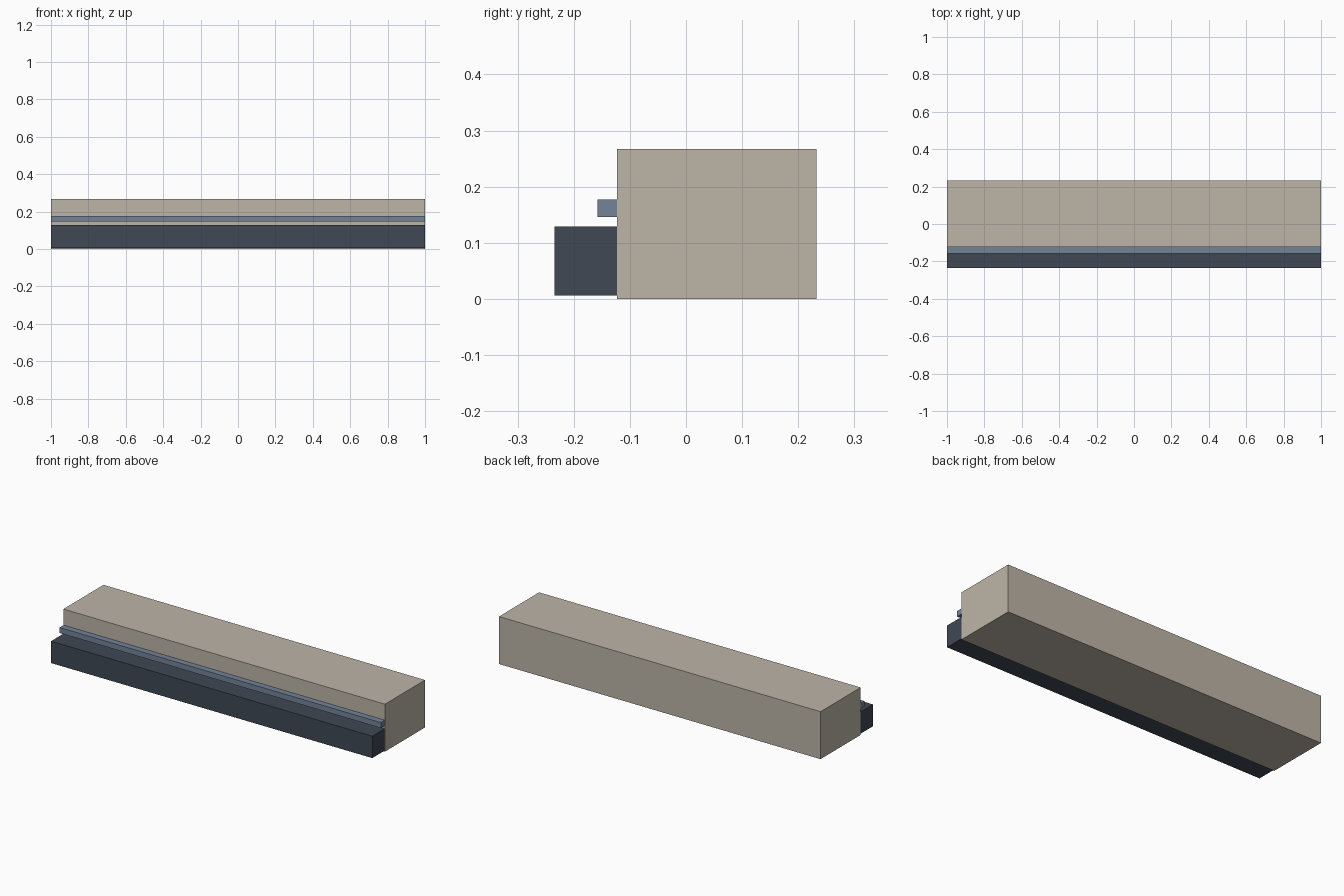
import bpy

if "Cube" in bpy.data.objects:
    bpy.data.objects.remove(bpy.data.objects["Cube"])


def material(name, rgb):
    m = bpy.data.materials.new(name)
    m.diffuse_color = (*rgb, 1)
    m.use_nodes = True
    m.node_tree.nodes["Principled BSDF"].inputs["Base Color"].default_value = m.diffuse_color
    return m


def box(name, x, y, z, mat):
    """Box spanning -x..x, y[0]..y[1], z[0]..z[1]."""
    bpy.ops.mesh.primitive_cube_add(size=1, location=(0, sum(y) / 2, sum(z) / 2))
    ob = bpy.context.object
    ob.name = name
    ob.scale = (2 * x, y[1] - y[0], z[1] - z[0])
    bpy.ops.object.transform_apply(location=False, rotation=False, scale=True)
    ob.data.materials.append(mat)
    return ob


BACK = 0.233
INSET = 0.001  # keeps the nested boxes off the main block's faces

# Main building block
box("main_block", 1.0, (-0.123, BACK), (0.0, 0.267),
    material("beige_wall", (0.51, 0.46, 0.39)))

# Dark lower storey projecting at the front and running through the block
box("lower_storey", 1.0 - INSET, (-0.234, BACK - INSET), (0.006, 0.129),
    material("dark_slate", (0.05, 0.065, 0.09)))

# Slim canopy band above it
box("canopy_band", 1.0 - INSET, (-0.158, BACK - INSET), (0.146, 0.177),
    material("blue_grey", (0.17, 0.23, 0.31)))
